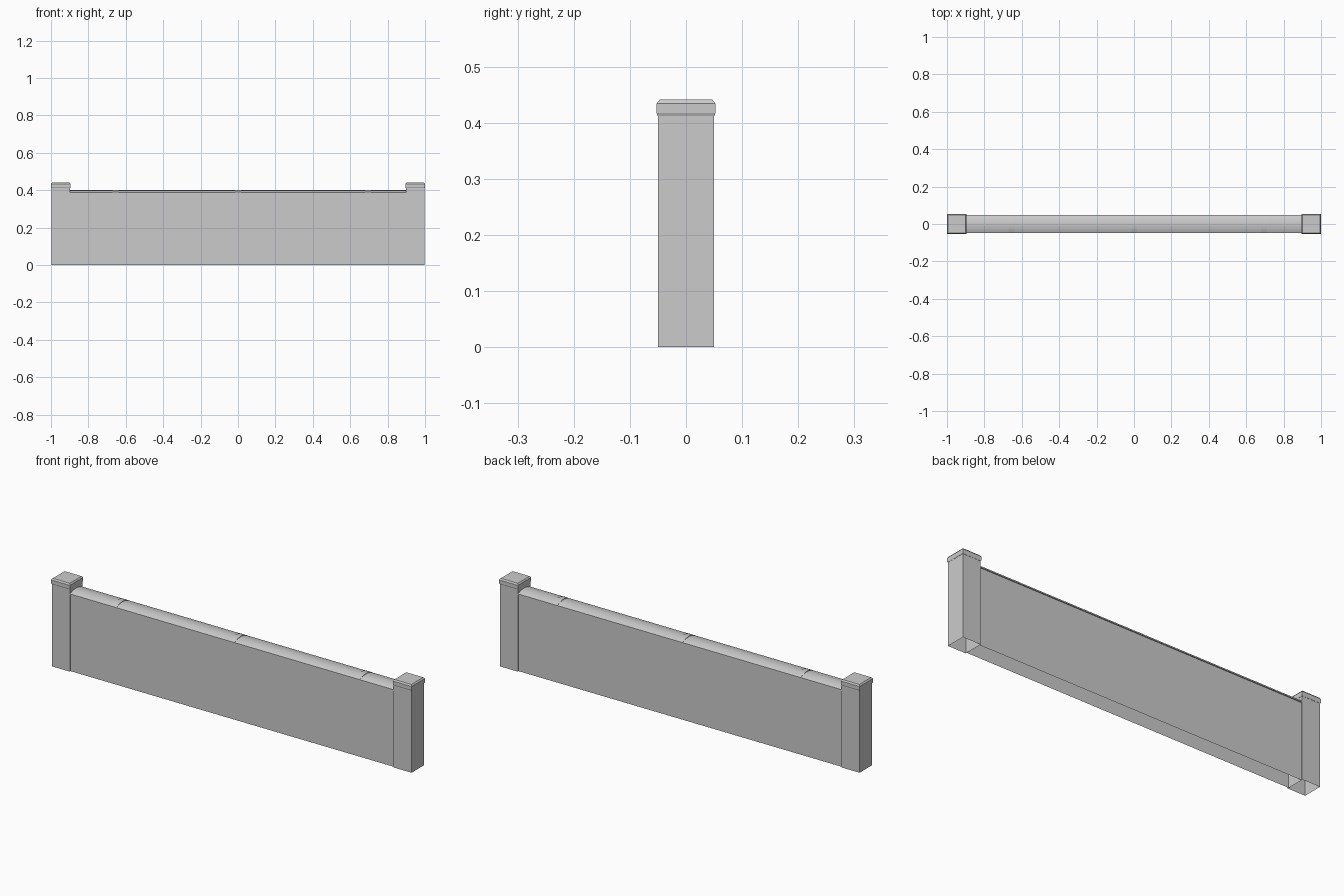
import bpy, math

if "Cube" in bpy.data.objects:
    bpy.data.objects.remove(bpy.data.objects["Cube"])

def mesh(name, verts, faces):
    m = bpy.data.meshes.new(name)
    m.from_pydata(verts, [], faces)
    m.update()
    o = bpy.data.objects.new(name, m)
    bpy.context.collection.objects.link(o)
    return o

def stack(name, cx, levels, cap_bottom=False):
    """Rectangular rings (half x, half y, z) joined upward, closed on top."""
    v = [(cx + sx * hx, sy * hy, z) for hx, hy, z in levels
         for sx, sy in ((-1, -1), (1, -1), (1, 1), (-1, 1))]
    f = []
    for k in range(len(levels) - 1):
        for i in range(4):
            j = (i + 1) % 4
            f.append((4*k + i, 4*k + j, 4*k + 4 + j, 4*k + 4 + i))
    n = len(v)
    f.append((n - 4, n - 3, n - 2, n - 1))
    if cap_bottom:
        f.append((3, 2, 1, 0))
    return mesh(name, v, f)

def extrude_x(name, profile, x0, x1):
    n = len(profile)
    v = [(x, y, z) for x in (x0, x1) for y, z in profile]
    f = [(i, n + i, n + (i + 1) % n, (i + 1) % n) for i in range(n)]
    f += [tuple(range(n)), tuple(reversed(range(n, 2 * n)))]
    o = mesh(name, v, f)
    bpy.context.view_layer.objects.active = o
    o.select_set(True)
    bpy.ops.object.mode_set(mode='EDIT')
    bpy.ops.mesh.select_all(action='SELECT')
    bpy.ops.mesh.normals_make_consistent(inside=False)
    bpy.ops.object.mode_set(mode='OBJECT')
    bpy.ops.object.shade_smooth_by_angle(angle=math.radians(30))
    o.select_set(False)
    return o

def coping_profile(half, low, lip, top, n=10):
    """Flat underside, short lip and a shallow rounded top."""
    arc = []
    for i in range(n + 1):
        t = 2 * i / n - 1
        arc.append((half * t, lip + (top - lip) * (1 - t * t)))
    return [(half, low), (-half, low)] + arc

# wall panel, open underneath
stack("wall_panel", 0, [(0.9, 0.043, 0), (0.9, 0.043, 0.386)])

# rounded coping and its raised joints
extrude_x("coping", coping_profile(0.048, 0.383, 0.389, 0.4), -0.9, 0.9)
for i, x in enumerate((-0.655, 0, 0.695)):
    extrude_x(f"coping_joint_{i}", coping_profile(0.0485, 0.389, 0.3893, 0.4025),
              x - 0.015, x + 0.015)

# end posts, open underneath, with bevelled caps
for side, s in (("left", -1), ("right", 1)):
    cx = s * 0.9475
    stack(f"{side}_post", cx, [(0.0495, 0.0495, 0), (0.0495, 0.0495, 0.414)])
    stack(f"{side}_post_cap", cx, [(0.0505, 0.0505, 0.412), (0.0525, 0.0525, 0.417),
                                   (0.0525, 0.0525, 0.434), (0.047, 0.047, 0.441)], True)
